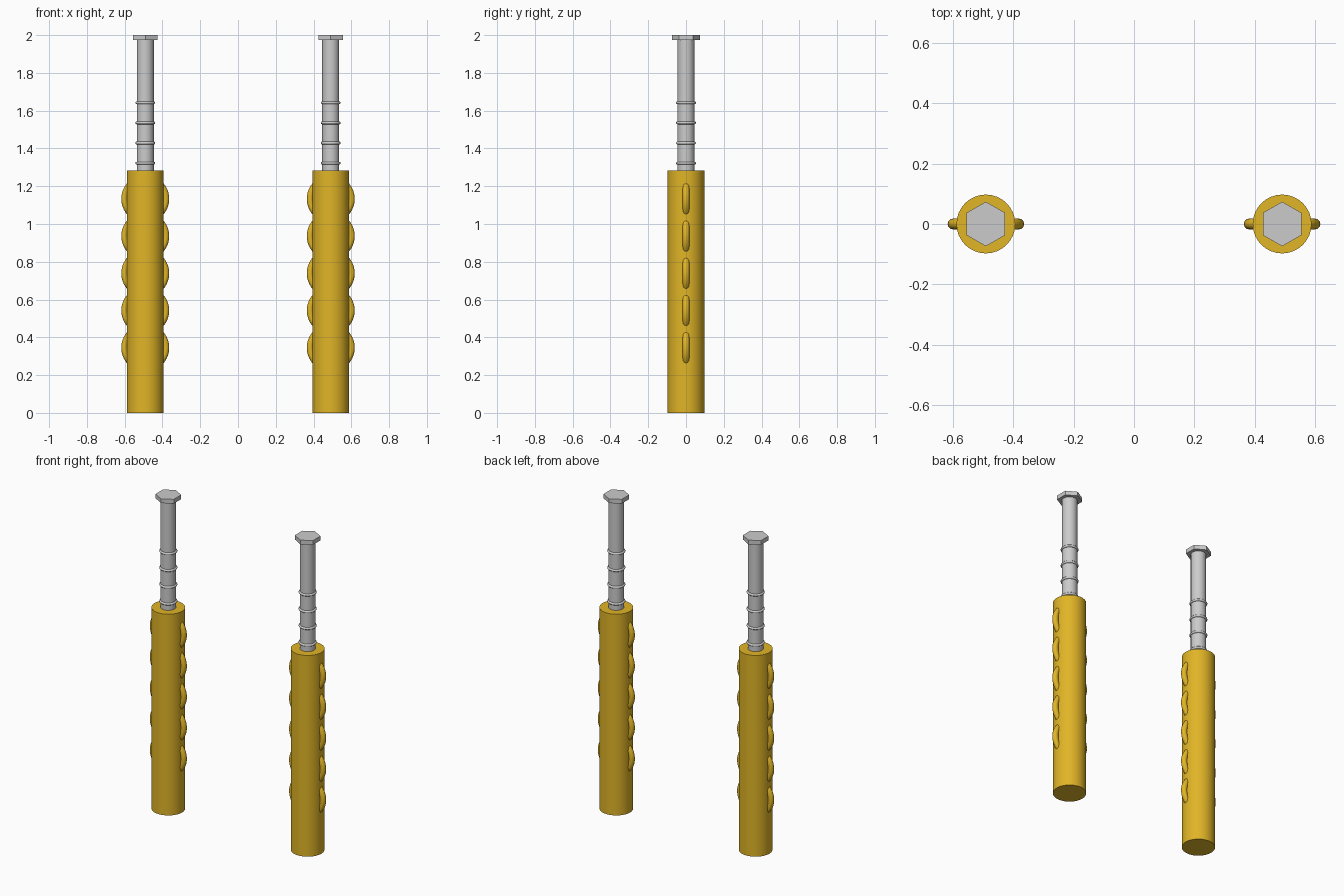
import bpy, math

if "Cube" in bpy.data.objects:
    bpy.data.objects.remove(bpy.data.objects["Cube"])

gold = bpy.data.materials.new("yellow_plastic")
gold.diffuse_color = (0.75, 0.46, 0.02, 1)
gold.use_nodes = True
gold.node_tree.nodes["Principled BSDF"].inputs["Base Color"].default_value = gold.diffuse_color


def finish(name, mat, smooth=True):
    ob = bpy.context.object
    ob.name = name
    if mat:
        ob.data.materials.append(mat)
    if smooth:
        bpy.ops.object.shade_smooth_by_angle(angle=math.radians(40))
    return ob


def cylinder(name, x, z0, z1, r, sides, mat=None, smooth=True):
    bpy.ops.mesh.primitive_cylinder_add(vertices=sides, radius=r, depth=z1 - z0,
                                        location=(x, 0, (z0 + z1) / 2))
    return finish(name, mat, smooth)


def ring(name, x, z, major, minor, mat=None, upright=False):
    rot = (math.pi / 2, 0, 0) if upright else (0, 0, 0)
    bpy.ops.mesh.primitive_torus_add(major_radius=major, minor_radius=minor,
                                     major_segments=40, minor_segments=12,
                                     location=(x, 0, z), rotation=rot)
    return finish(name, mat)


for side, x in (("left", -0.491), ("right", 0.491)):
    # Wall plug sleeve
    cylinder(f"{side}_sleeve", x, 0, 1.282, 0.0975, 32, gold)
    # Upright rings buried in the sleeve, showing as gripping ribs on both sides
    for i in range(5):
        ring(f"{side}_grip_rib_{i + 1}", x, 0.345 + i * 0.197, 0.109, 0.018, gold, True)
    # Screw shank with thread rings and hexagonal head
    cylinder(f"{side}_shank", x, 1.24, 1.98, 0.045, 24)
    for i in range(4):
        ring(f"{side}_thread_ring_{i + 1}", x, 1.322 + i * 0.1067, 0.045, 0.0075)
    cylinder(f"{side}_hex_head", x, 1.973, 2.0, 0.074, 6, smooth=False)
